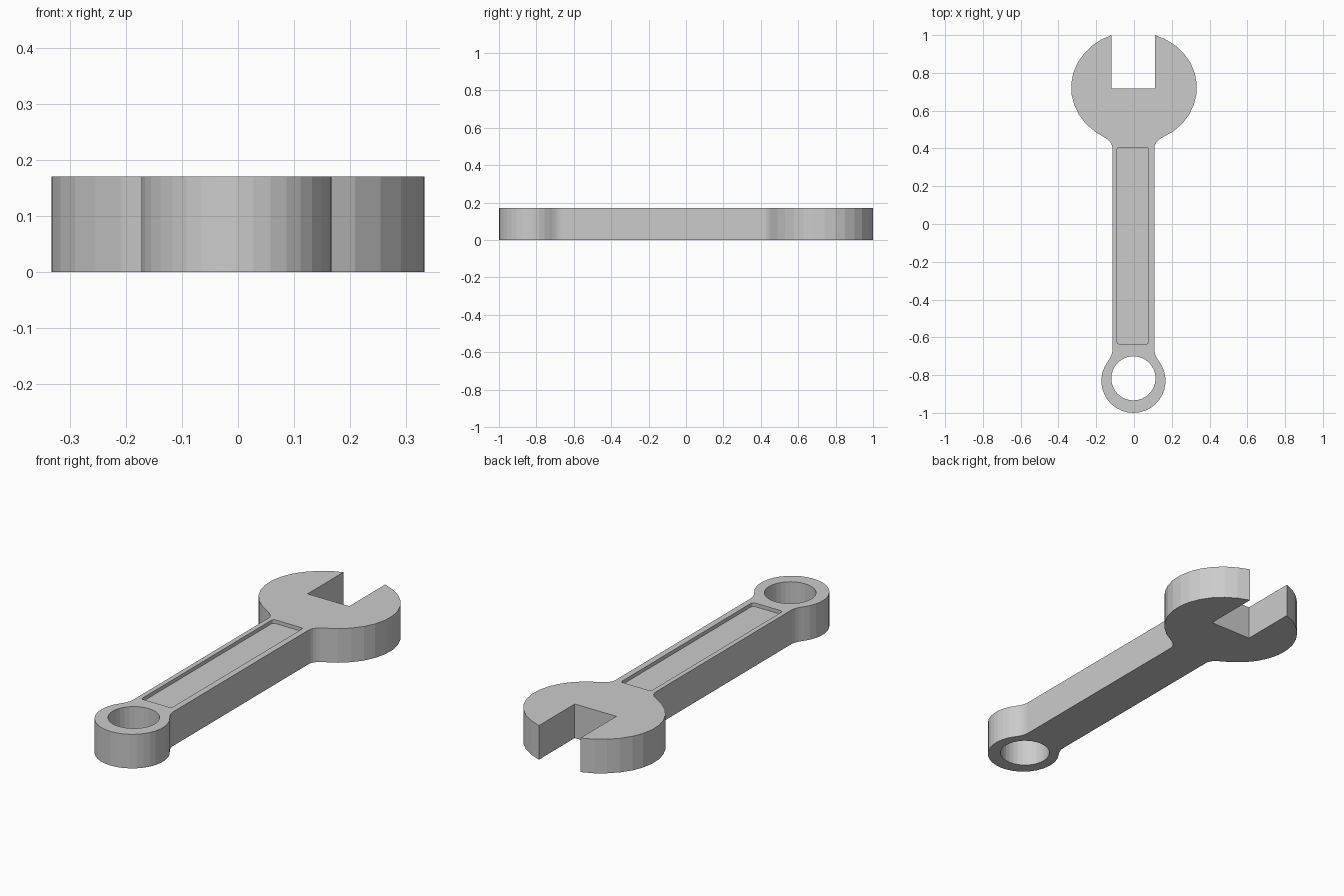
import bpy, bmesh
from math import cos, sin, acos, pi, sqrt

if "Cube" in bpy.data.objects:
    bpy.data.objects.remove(bpy.data.objects["Cube"])

H = 0.17            # thickness
CX = -0.003         # handle axis


def prism(name, pts, z0, z1):
    """Extrude a closed 2D outline from z0 to z1."""
    bm = bmesh.new()
    face = bm.faces.new([bm.verts.new((x, y, z0)) for x, y in pts])
    ext = bmesh.ops.extrude_face_region(bm, geom=[face])["geom"]
    bmesh.ops.translate(bm, vec=(0, 0, z1 - z0),
                        verts=[v for v in ext if isinstance(v, bmesh.types.BMVert)])
    bmesh.ops.recalc_face_normals(bm, faces=bm.faces[:])
    mesh = bpy.data.meshes.new(name)
    bm.to_mesh(mesh)
    bm.free()
    ob = bpy.data.objects.new(name, mesh)
    bpy.context.collection.objects.link(ob)
    return ob


def arc(cx, cy, rx, ry, a0, a1, n):
    return [(cx + rx * cos(a0 + (a1 - a0) * i / n),
             cy + ry * sin(a0 + (a1 - a0) * i / n)) for i in range(n + 1)]


def fillet(p, c, q, n=5):
    """Interior points of a quadratic curve from p to q."""
    out = []
    for i in range(1, n):
        t = i / n
        out.append(tuple((1 - t) ** 2 * p[k] + 2 * t * (1 - t) * c[k] + t * t * q[k]
                         for k in (0, 1)))
    return out


# Right half of the outline, from the ring bottom up to the open jaw
W, HY, RX, RY = 0.111, 0.722, 0.333, 0.297
RING_Y, RR = -0.83, 0.17
ring = arc(0, RING_Y, RR, RR, -pi / 2, acos(0.137 / RR), 12)
head = arc(0, HY, RX, RY, -acos(0.155 / RX), acos(0.115 / RX), 12)
low, high = (W, -0.665), (W, 0.40)
half = (ring + fillet(ring[-1], (W, -0.694), low) + [low, high]
        + fillet(high, (W, 0.437), head[0]) + head + [(0.115, 0.717)])
half = [(x, min(y, 1.0)) for x, y in half]

# Mirror the half; the head stays centred, the rest follows the handle axis
mirrored = [(-x, y) for x, y in reversed(half[1:])]
outline = [(x if abs(x) > 0.2 else x + CX, y) for x, y in half + mirrored]
wrench = prism("wrench_body", outline, 0, H)

# Cutters: ring hole and rounded handle recess
hole = prism("ring_hole_cutter", arc(CX, -0.817, 0.117, 0.117, 0, 2 * pi, 32)[:-1], -0.1, H + 0.1)
r = 0.012
x0, x1, y0, y1 = -0.09, 0.077, -0.635, 0.405
panel = []
for i, (x, y) in enumerate([(x1 - r, y1 - r), (x0 + r, y1 - r), (x0 + r, y0 + r), (x1 - r, y0 + r)]):
    panel += arc(x, y, r, r, i * pi / 2, (i + 1) * pi / 2, 4)
recess = prism("handle_recess_cutter", panel, H - 0.018, H + 0.1)

for cutter in (hole, recess):
    mod = wrench.modifiers.new(cutter.name, 'BOOLEAN')
    mod.operation = 'DIFFERENCE'
    mod.solver = 'EXACT'
    mod.object = cutter
    cutter.hide_render = True
    cutter.display_type = 'WIRE'
